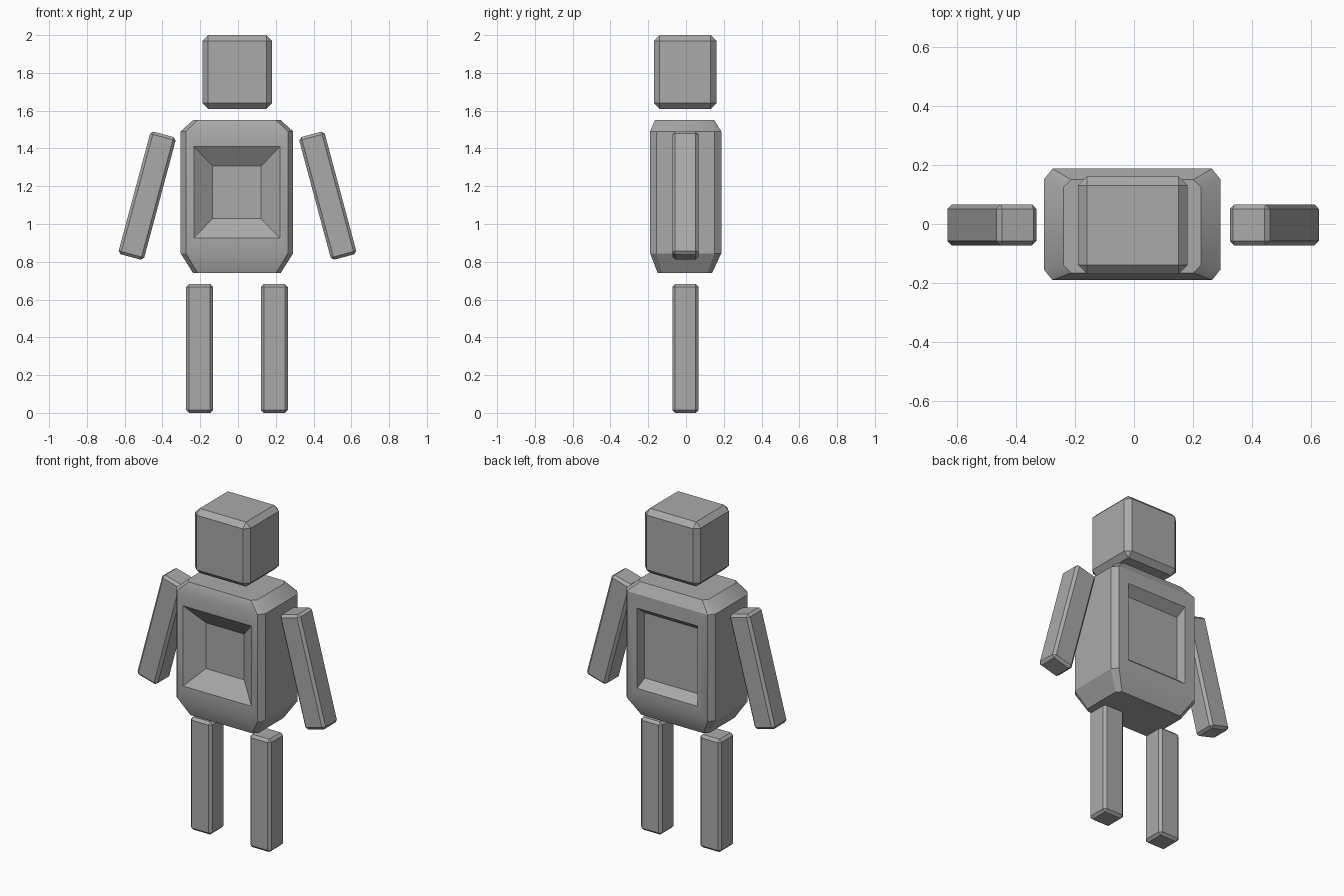
import bpy, bmesh, math

if "Cube" in bpy.data.objects:
    bpy.data.objects.remove(bpy.data.objects["Cube"])

grey = bpy.data.materials.new("plain grey")
grey.diffuse_color = (0.4, 0.4, 0.4, 1)
grey.use_nodes = True
grey.node_tree.nodes["Principled BSDF"].inputs["Base Color"].default_value = grey.diffuse_color


def finish(name, bm):
    bmesh.ops.recalc_face_normals(bm, faces=bm.faces)
    mesh = bpy.data.meshes.new(name)
    bm.to_mesh(mesh)
    bm.free()
    mesh.materials.append(grey)
    ob = bpy.data.objects.new(name, mesh)
    bpy.context.collection.objects.link(ob)
    return ob


def block(name, centre, size, chamfer, tilt=0):
    """Box with flat chamfered edges, tilted about the y axis."""
    bm = bmesh.new()
    bmesh.ops.create_cube(bm, size=1)
    bmesh.ops.scale(bm, vec=size, verts=bm.verts)
    bmesh.ops.bevel(bm, geom=bm.edges[:], offset=chamfer, segments=1,
                    profile=0.5, affect='EDGES')
    ob = finish(name, bm)
    ob.location = centre
    ob.rotation_euler.y = math.radians(tilt)
    return ob


# head
block("head", (-0.004, -0.004, 1.805), (0.37, 0.33, 0.39), 0.03)

# arms and legs
for side, label in ((-1, "left"), (1, "right")):
    block(label + "_arm", (-0.003 + 0.478 * side, -0.003, 1.15),
          (0.14, 0.138, 0.672), 0.015, -15 * side)
    block(label + "_leg", (-0.005 + 0.198 * side, -0.003, 0.341),
          (0.142, 0.138, 0.682), 0.015)

# torso: stacked eight-sided rings
CX = -0.006
bm = bmesh.new()


def ring(z, x, front, back, cx, cy):
    pts = [(-x + cx, front), (x - cx, front), (x, front + cy), (x, back - cy),
           (x - cx, back), (-x + cx, back), (-x, back - cy), (-x, front + cy)]
    return [bm.verts.new((CX + px, py, z)) for px, py in pts]


rings = [ring(0.74, 0.232, -0.15, 0.138, 0.025, 0.025),
         ring(0.845, 0.298, -0.19, 0.187, 0.028, 0.035),
         ring(1.49, 0.298, -0.19, 0.187, 0.028, 0.035),
         ring(1.55, 0.232, -0.165, 0.15, 0.025, 0.025)]
bm.faces.new(rings[0])
bm.faces.new(rings[-1])
for level, (low, high) in enumerate(zip(rings, rings[1:])):
    for i in range(8):
        j = (i + 1) % 8
        if level == 1 and i in (0, 4):
            continue  # front and back are filled with recessed panels
        bm.faces.new((low[i], low[j], high[j], high[i]))


def panel(outer, y, half_width, z0, z1, depth, dx, dz):
    """Flat surround, sloping walls and floor of a sunken panel."""
    s = 1 if outer[1].co.x > outer[0].co.x else -1

    def loop(w, a, b, yy):
        return [bm.verts.new((CX + s * k * w, yy, z))
                for k, z in ((-1, a), (1, a), (1, b), (-1, b))]

    rim = loop(half_width, z0, z1, y)
    floor = loop(half_width - dx, z0 + dz, z1 - dz, y + depth)
    for a, b in ((outer, rim), (rim, floor)):
        for i in range(4):
            j = (i + 1) % 4
            bm.faces.new((a[i], a[j], b[j], b[i]))
    bm.faces.new(floor)


low, high = rings[1], rings[2]
panel([low[0], low[1], high[1], high[0]], -0.19, 0.228, 0.925, 1.41, 0.075, 0.1, 0.104)
panel([low[4], low[5], high[5], high[4]], 0.187, 0.202, 0.92, 1.405, -0.055, 0.012, 0.045)
torso = finish("torso", bm)

# soft shading on the gentle front slopes only
bpy.ops.object.select_all(action='DESELECT')
torso.select_set(True)
bpy.context.view_layer.objects.active = torso
bpy.ops.object.shade_smooth_by_angle(angle=math.radians(30))
